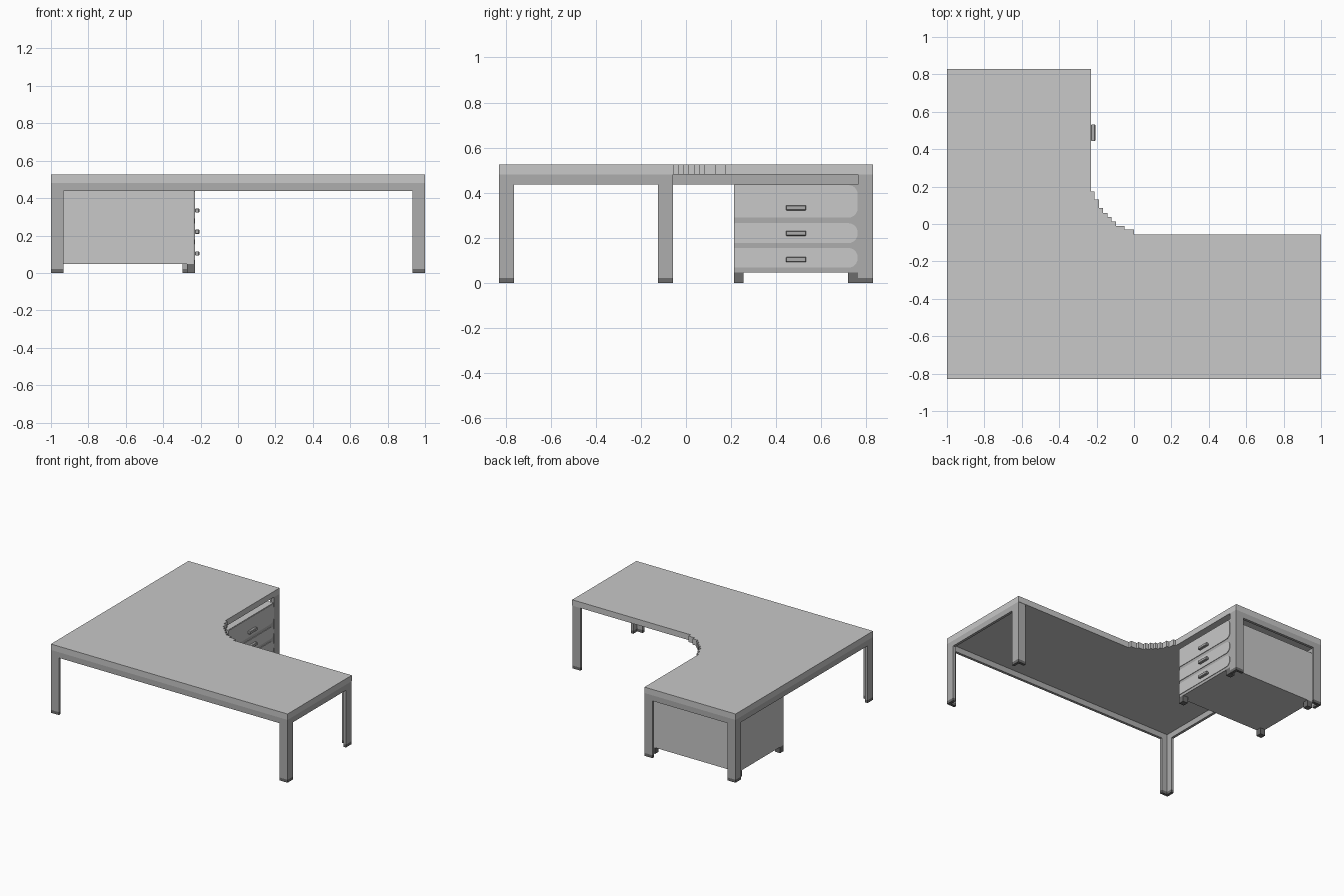
import bpy, bmesh, math

if "Cube" in bpy.data.objects:
    bpy.data.objects.remove(bpy.data.objects["Cube"])


def mat(name, v):
    m = bpy.data.materials.new(name)
    m.diffuse_color = (v, v, v, 1)
    m.use_nodes = True
    m.node_tree.nodes["Principled BSDF"].inputs["Base Color"].default_value = m.diffuse_color
    return m


LIGHT = mat("light grey", 0.58)
MID = mat("mid grey", 0.42)
DARK = mat("dark grey", 0.15)


def prism(name, pts, lo, hi, material, axis="z"):
    """Extrude a closed outline: (x, y) along z, or (y, z) along x."""
    bm = bmesh.new()
    place = (lambda p, h: (p[0], p[1], h)) if axis == "z" else (lambda p, h: (h, p[0], p[1]))
    base = [bm.verts.new(place(p, lo)) for p in pts]
    face = bm.faces.new(base)
    ext = bmesh.ops.extrude_face_region(bm, geom=[face])
    for v in ext["geom"]:
        if isinstance(v, bmesh.types.BMVert):
            v.co["xyz".index(axis)] = hi
    bmesh.ops.recalc_face_normals(bm, faces=bm.faces)
    me = bpy.data.meshes.new(name)
    bm.to_mesh(me)
    bm.free()
    me.materials.append(material)
    ob = bpy.data.objects.new(name, me)
    bpy.context.collection.objects.link(ob)
    return ob


def box(name, x0, x1, y0, y1, z0, z1, material):
    return prism(name, [(x0, y0), (x1, y0), (x1, y1), (x0, y1)], z0, z1, material)


def rounded(y0, y1, z0, z1, r_left, r_right, n=6):
    """Rectangle in (y, z) with rounded ends."""
    pts = []
    for cy, cz, r, a in ((y1 - r_right, z1 - r_right, r_right, 0), (y0 + r_left, z1 - r_left, r_left, 90),
                         (y0 + r_left, z0 + r_left, r_left, 180), (y1 - r_right, z0 + r_right, r_right, 270)):
        for i in range(n + 1):
            t = math.radians(a + 90 * i / n)
            pts.append((cy + r * math.cos(t), cz + r * math.sin(t)))
    return pts


# L-shaped top with a stepped inner curve
top = [(-1, 0.83), (-1, -0.83), (1, -0.83), (1, -0.055), (0, -0.055)]
stairs = [(0, -0.03), (-0.05, -0.01), (-0.095, 0.013), (-0.12, 0.038), (-0.143, 0.06),
          (-0.165, 0.085), (-0.187, 0.13), (-0.21, 0.175)]
for i, (x, y) in enumerate(stairs):
    nx = stairs[i + 1][0] if i + 1 < len(stairs) else -0.23
    top += [(x, y), (nx, y)]
top.append((-0.23, 0.83))
prism("desk_top", top, 0.48, 0.525, LIGHT)

# Apron rails under the outer edges
T = 0.02
box("front_rail", -1, 1, -0.83, -0.83 + T, 0.437, 0.48, MID)
box("left_rail", -1, -1 + T, -0.83 + T, 0.83 - T, 0.437, 0.48, MID)
box("right_rail", 1 - T, 1, -0.83 + T, -0.06, 0.437, 0.48, MID)
box("back_rail", -1, -0.23, 0.83 - T, 0.83, 0.437, 0.48, MID)

# Angle-section legs with dark feet
W = 0.067
for name, x, y, sx, sy in (("front_left", -1, -0.83, 1, 1), ("front_right", 1, -0.83, -1, 1),
                           ("inner_right", 1, -0.058, -1, -1), ("back_left", -1, 0.83, 1, -1),
                           ("back_inner", -0.23, 0.83, -1, -1)):
    ell = [(0, 0), (W, 0), (W, T), (T, T), (T, W), (0, W)]
    pts = [(x + sx * a, y + sy * b) for a, b in ell]
    prism(name + "_leg", pts, 0.022, 0.48, MID)
    prism(name + "_foot", pts, 0, 0.022, DARK)

# Drawer cabinet with a mid grey front frame
box("cabinet_body", -0.975, -0.238, 0.213, 0.762, 0.047, 0.437, LIGHT)
box("cabinet_front_frame", -0.238, -0.233, 0.213, 0.762, 0.047, 0.437, MID)

# Drawer fronts and handles
for i, (z0, z1, zh) in enumerate(((0.068, 0.155, 0.104), (0.177, 0.265, 0.22), (0.29, 0.434, 0.333))):
    prism("drawer_front_%d" % i, rounded(0.214, 0.761, z0, z1, 0.004, 0.04), -0.233, -0.229, LIGHT, "x")
    bar = prism("drawer_handle_%d" % i, rounded(0.443, 0.533, zh - 0.011, zh + 0.011, 0.004, 0.004, 2),
                -0.229, -0.207, MID, "x")
    bev = bar.modifiers.new("soft_edge", "BEVEL")
    bev.width = 0.003
    bev.limit_method = "ANGLE"
    bev.angle_limit = math.radians(60)

# Cabinet feet
for x0 in (-0.975, -0.273):
    for y0 in (0.213, 0.719):
        box("cabinet_foot", x0, x0 + 0.043, y0, y0 + 0.043, 0, 0.047, DARK)
